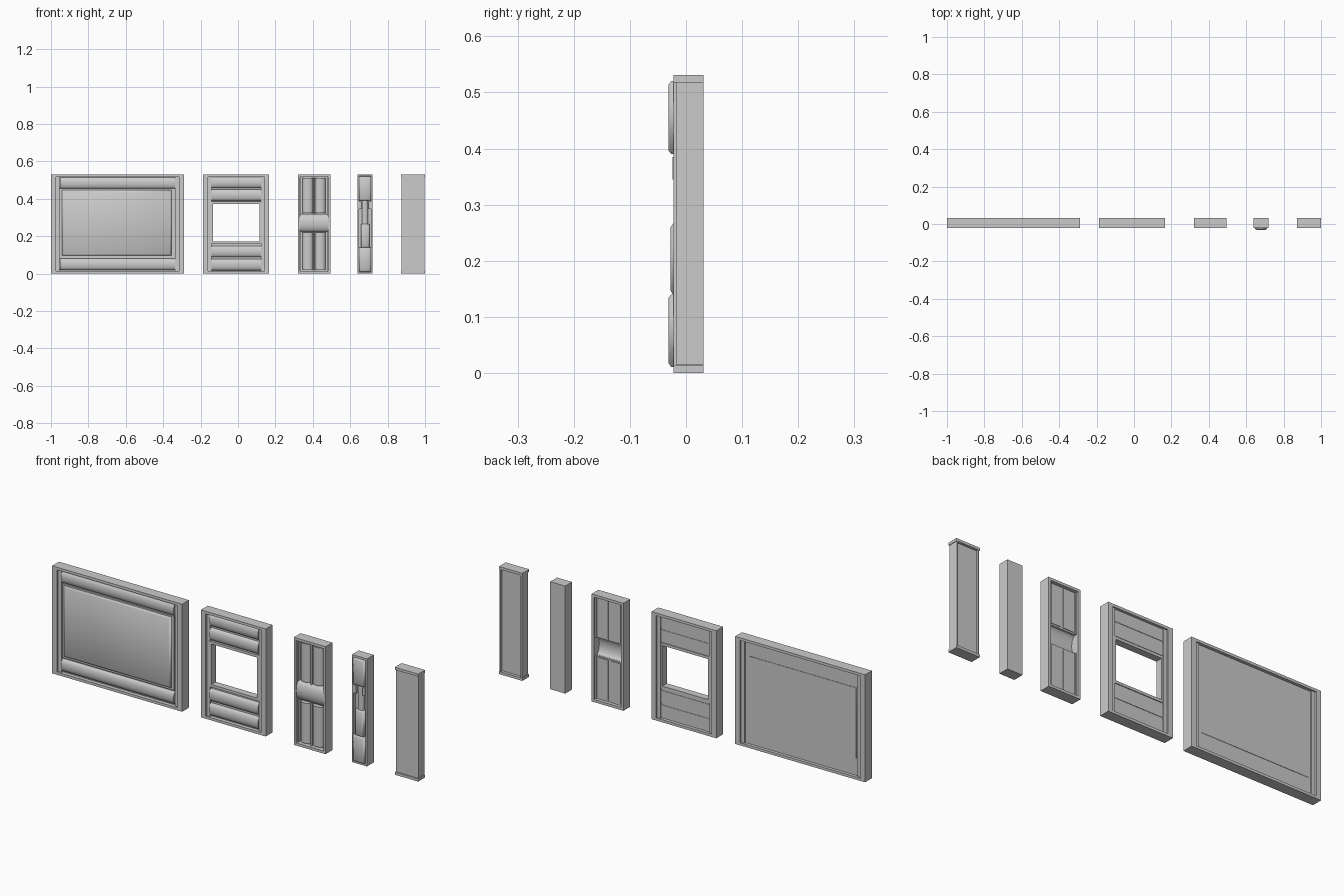
import bpy, bmesh, math

if "Cube" in bpy.data.objects:
    bpy.data.objects.remove(bpy.data.objects["Cube"], do_unlink=True)

grey = bpy.data.materials.new("plain grey")
grey.use_nodes = True
GREY = (0.6, 0.6, 0.6, 1)
grey.diffuse_color = GREY
grey.node_tree.nodes["Principled BSDF"].inputs["Base Color"].default_value = GREY

FRONT, BACK, TOP = -0.022, 0.031, 0.531


def finish(name, bm):
    bmesh.ops.recalc_face_normals(bm, faces=bm.faces)
    mesh = bpy.data.meshes.new(name)
    bm.to_mesh(mesh)
    bm.free()
    mesh.materials.append(grey)
    obj = bpy.data.objects.new(name, mesh)
    bpy.context.collection.objects.link(obj)
    return obj


def loft(name, rings, smooth=False):
    """Skin a list of equal rings, cap both ends; the last cap stays sharp."""
    bm = bmesh.new()
    loops = [[bm.verts.new(p) for p in ring] for ring in rings]
    n = len(loops[0])
    for a, b in zip(loops, loops[1:]):
        for i in range(n):
            bm.faces.new((a[i], a[(i + 1) % n], b[(i + 1) % n], b[i]))
    bm.faces.new(loops[0])
    last = bm.faces.new(loops[-1])
    for f in bm.faces:
        f.smooth = smooth
    for e in last.edges:
        e.smooth = False
    return finish(name, bm)


def rect(x0, x1, z0, z1, y, inset=0):
    return [(x0 + inset, y, z0 + inset), (x1 - inset, y, z0 + inset),
            (x1 - inset, y, z1 - inset), (x0 + inset, y, z1 - inset)]


def box(name, x0, x1, z0, z1, y0=FRONT, y1=BACK):
    return loft(name, [rect(x0, x1, z0, z1, y0), rect(x0, x1, z0, z1, y1)])


def pad(name, x0, x1, z0, z1, y0, y1, c=0.007):
    """Cushion-like block with a softly chamfered front."""
    return loft(name, [rect(x0, x1, z0, z1, y0, c), rect(x0, x1, z0, z1, y0 + c * 0.7),
                       rect(x0, x1, z0, z1, y1)], True)


def roll(name, x0, x1, z0, z1, y0, y1, bulge=0.014, upright=False, shell=False):
    """Bar with a rounded front, running along x or upright along z."""
    lo, hi = (x0, x1) if upright else (z0, z1)
    steps = 10
    arc = [((lo + hi) / 2 - (hi - lo) / 2 * math.cos(math.pi * i / steps),
            y0 + bulge * (1 - math.sin(math.pi * i / steps))) for i in range(steps + 1)]
    if shell:
        arc += [(t, y + 0.008) for t, y in reversed(arc)]
    else:
        arc += [(hi, y1), (lo, y1)]
    ends = (z0, z1) if upright else (x0, x1)
    rings = [[(t, y, e) if upright else (e, y, t) for t, y in arc] for e in ends]
    obj = loft(name, rings, True)
    obj.data.set_sharp_from_angle(angle=math.radians(50))
    return obj


def frame(name, x0, x1, side, rail=0.013):
    """Two stiles with an inner step, plus top and bottom rails."""
    for tag, a, b in (("right", x0, x0 + side), ("left", x1 - side, x1)):
        box(f"{name}_{tag}_stile", a, b, 0, TOP)
    for tag, z in (("bottom", 0), ("top", TOP - rail)):
        box(f"{name}_{tag}_rail", x0 + side, x1 - side, z, z + rail)


# Wide panel with large screen
frame("wide_panel", -1.0, -0.29, 0.026)
box("wide_panel_back", -0.974, -0.316, 0.013, 0.518, -0.004, 0.016)
for tag, a in (("right", -0.974), ("left", -0.336)):
    box(f"wide_panel_{tag}_step", a, a + 0.02, 0.013, 0.518, -0.013, 0.024)
for tag, z in (("bottom", 0.02), ("top", 0.455)):
    roll(f"wide_panel_{tag}_roll", -0.952, -0.338, z, z + 0.06, -0.02, 0.0)
box("screen_surround", -0.95, -0.34, 0.087, 0.453, -0.012, 0.0)
pad("screen", -0.942, -0.356, 0.096, 0.446, -0.02, 0.018, 0.01)

# Window panel
frame("window_panel", -0.187, 0.167, 0.026)
for tag, a in (("right", -0.161), ("left", 0.123)):
    box(f"window_panel_{tag}_step", a, a + 0.018, 0.013, 0.518, -0.013, 0.024)
for tag, z0, z1 in (("lower", 0.013, 0.165), ("upper", 0.384, 0.518)):
    box(f"window_panel_{tag}_back", -0.15, 0.13, z0, z1, -0.004, 0.016)
for i, z in enumerate((0.018, 0.089, 0.389, 0.459)):
    roll(f"window_panel_roll_{i + 1}", -0.143, 0.123, z, z + 0.06, -0.02, 0.018)
for tag, z in (("sill", 0.16), ("lintel", 0.373)):
    box(f"window_{tag}", -0.147, 0.127, z, z + 0.013, -0.015, 0.02)
for tag, a in (("right", -0.147), ("left", 0.115)):
    box(f"window_{tag}_jamb", a, a + 0.012, 0.173, 0.373, -0.015, 0.02)

# Column panel with a curved middle band
frame("column_panel", 0.32, 0.494, 0.012)
for tag, z0, z1 in (("lower", 0.013, 0.225), ("upper", 0.315, 0.518)):
    box(f"column_panel_{tag}_back", 0.332, 0.482, z0, z1, 0.004, 0.014)
    for side, a in (("right", 0.346), ("left", 0.413)):
        roll(f"{tag}_{side}_column", a, a + 0.055, z0 + 0.008, z1 - 0.006,
             -0.018, 0.017, 0.018, upright=True)
    box(f"{tag}_centre_strip", 0.404, 0.410, z0, z1, -0.01, 0.005)
    for side, a in (("right", 0.332), ("left", 0.476)):
        box(f"{tag}_{side}_strip", a, a + 0.006, z0, z1, -0.01, 0.02)
roll("middle_band", 0.332, 0.482, 0.222, 0.318, -0.02, 0.01, 0.025, shell=True)

# Narrow closed post with stacked pads
box("post_body", 0.638, 0.72, 0, TOP, -0.006, BACK)
for tag, a in (("right", 0.638), ("left", 0.711)):
    box(f"post_{tag}_edge", a, a + 0.009, 0, TOP, FRONT, -0.006)
for tag, z in (("bottom", 0), ("top", TOP - 0.01)):
    box(f"post_{tag}_edge", 0.647, 0.711, z, z + 0.01, FRONT, -0.006)
for tag, z0, z1 in (("lower", 0.011, 0.14), ("upper", 0.39, 0.52)):
    pad(f"post_{tag}_pad", 0.648, 0.71, z0, z1, -0.0315, -0.006)
pad("post_middle_pad", 0.657, 0.702, 0.14, 0.266, -0.028, -0.006)
roll("post_neck", 0.663, 0.695, 0.266, 0.39, -0.02, -0.006, 0.012, upright=True)
for tag, a in (("right", 0.648), ("left", 0.697)):
    box(f"post_{tag}_bracket", a, a + 0.013, 0.345, 0.385, -0.024, -0.006)

# Plain post with end caps, hollowed at the rear
box("plain_post_body", 0.875, 0.997, 0.014, 0.518, -0.017, 0.019)
for tag, a in (("right", 0.875), ("left", 0.991)):
    box(f"plain_post_{tag}_wall", a, a + 0.006, 0.014, 0.518, 0.019, BACK)
for tag, z in (("bottom", 0), ("top", TOP - 0.013)):
    box(f"plain_post_{tag}_cap", 0.872, 1.0, z, z + 0.013)
